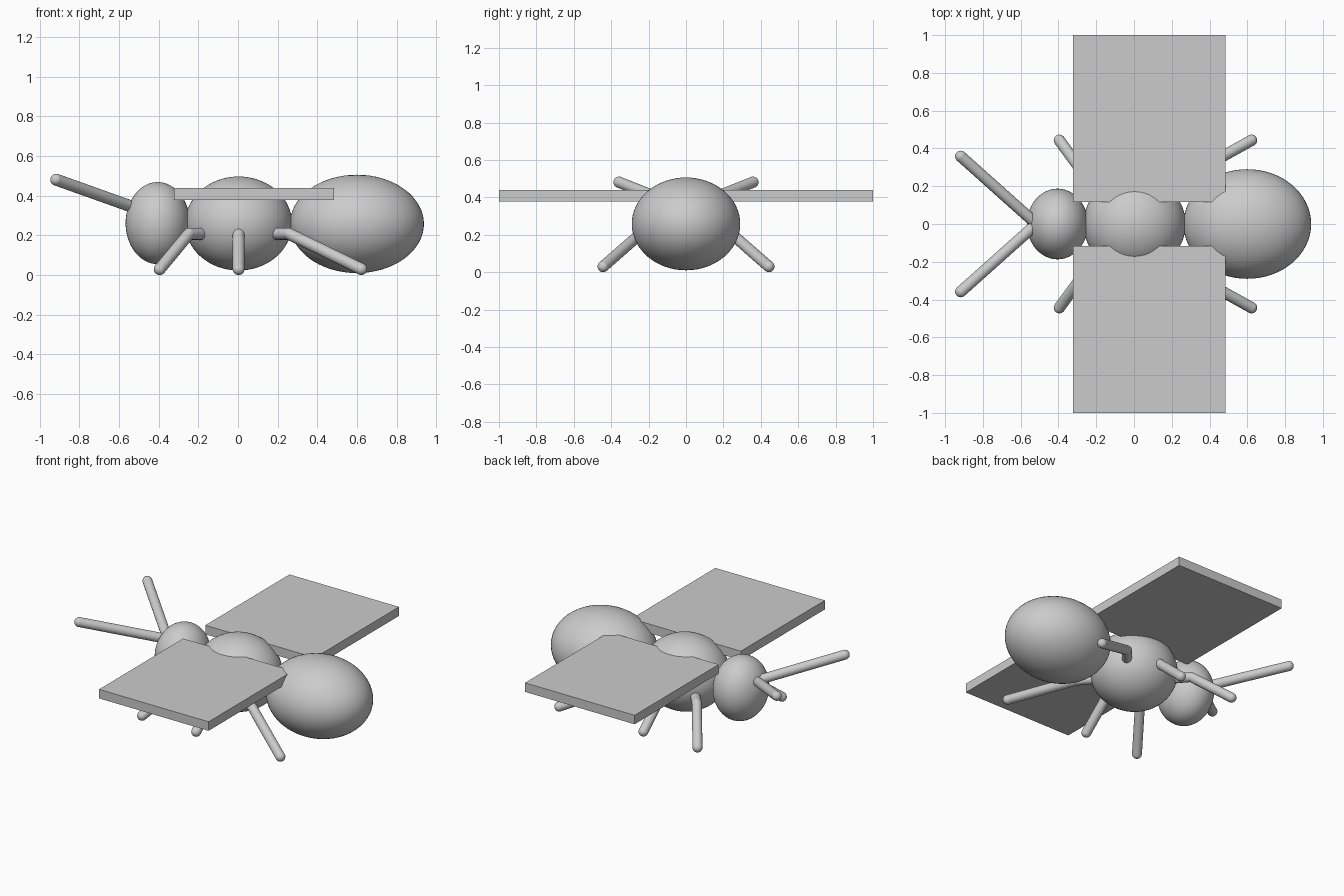
import bpy
import math
from mathutils import Vector

cube = bpy.data.objects.get("Cube")
if cube:
    bpy.data.objects.remove(cube, do_unlink=True)

grey = bpy.data.materials.new("plain_grey")
grey.use_nodes = True
colour = (0.6, 0.6, 0.6, 1)
grey.diffuse_color = colour
grey.node_tree.nodes["Principled BSDF"].inputs["Base Color"].default_value = colour

LIMB_RADIUS = 0.03


def finish(name, smooth=True):
    obj = bpy.context.object
    obj.name = name
    obj.data.materials.append(grey)
    if smooth:
        bpy.ops.object.shade_smooth_by_angle(angle=math.radians(40))
    return obj


def ellipsoid(name, centre, radii, segments=64, rings=32):
    bpy.ops.mesh.primitive_uv_sphere_add(segments=segments, ring_count=rings, location=centre)
    bpy.context.object.scale = radii
    bpy.ops.object.transform_apply(location=False, rotation=False, scale=True)
    return finish(name)


def limb(name, points):
    """Round rods between the points, with a ball at each point."""
    points = [Vector(p) for p in points]
    for i, (a, b) in enumerate(zip(points, points[1:])):
        bpy.ops.mesh.primitive_cylinder_add(vertices=32, radius=LIMB_RADIUS,
                                            depth=(b - a).length, location=(a + b) / 2)
        bpy.context.object.rotation_euler = (b - a).to_track_quat('Z', 'Y').to_euler()
        finish(f"{name}_rod_{i}")
    for i, p in enumerate(points):
        ellipsoid(f"{name}_ball_{i}", p, (LIMB_RADIUS,) * 3, 32, 16)


# Body
ellipsoid("head", (-0.405, 0, 0.262), (0.162, 0.187, 0.207))
ellipsoid("thorax", (0.003, 0, 0.26), (0.27, 0.26, 0.237))
ellipsoid("abdomen", (0.6, 0, 0.258), (0.338, 0.29, 0.248))

for label, side in (("front", -1), ("back", 1)):
    # Flat slab wing
    bpy.ops.mesh.primitive_cube_add(size=1, location=(0.081, side * 0.558, 0.408))
    bpy.context.object.scale = (0.806, 0.884, 0.06)
    bpy.ops.object.transform_apply(location=False, rotation=False, scale=True)
    finish(f"{label}_wing", smooth=False)

    # Antenna
    limb(f"{label}_antenna", [(-0.53, side * 0.012, 0.343), (-0.917, side * 0.358, 0.481)])

    # Three bent legs: hip, knee, foot
    for place, hip_x, knee_x, foot_x in (("head_end", -0.18, -0.247, -0.395),
                                         ("middle", 0.003, 0.003, 0.003),
                                         ("tail_end", 0.19, 0.257, 0.622)):
        limb(f"{label}_{place}_leg", [(hip_x, side * 0.16, 0.208),
                                      (knee_x, side * 0.24, 0.208),
                                      (foot_x, side * 0.443, LIMB_RADIUS)])
